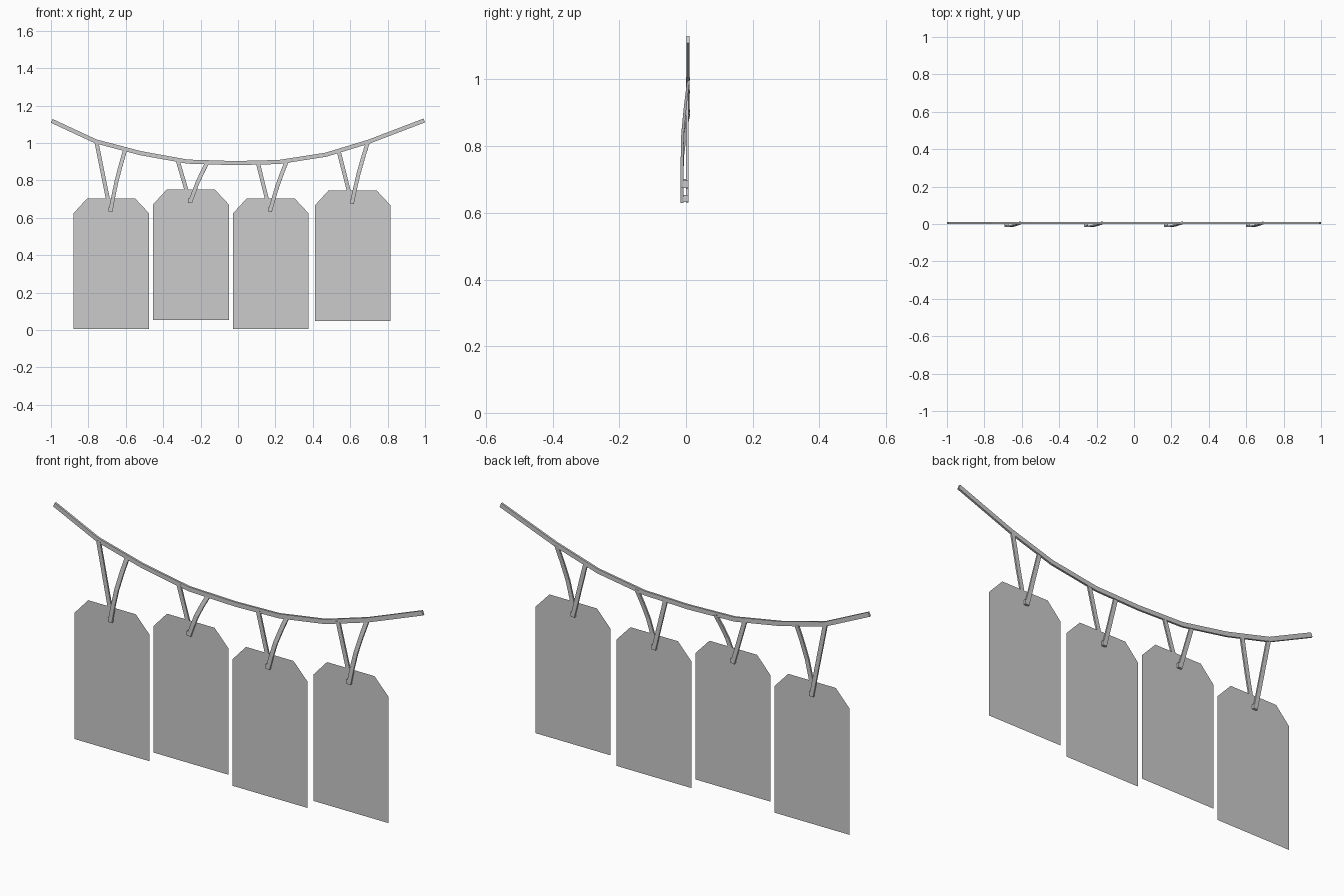
import bpy, bmesh
from mathutils import Vector

if "Cube" in bpy.data.objects:
    bpy.data.objects.remove(bpy.data.objects["Cube"])


def make_object(name, bm):
    bmesh.ops.recalc_face_normals(bm, faces=bm.faces)
    me = bpy.data.meshes.new(name)
    bm.to_mesh(me)
    bm.free()
    ob = bpy.data.objects.new(name, me)
    bpy.context.collection.objects.link(ob)
    return ob


def add_bar(bm, pts, side, width, thick):
    """Sweep a rectangular section along a path."""
    pts = [Vector(p) for p in pts]
    rings = []
    for i, p in enumerate(pts):
        t = (pts[min(i + 1, len(pts) - 1)] - pts[max(i - 1, 0)]).normalized()
        s = (side - t * side.dot(t)).normalized()
        n = t.cross(s)
        rings.append([bm.verts.new(p + s * a * width / 2 + n * b * thick / 2)
                      for a, b in ((-1, -1), (1, -1), (1, 1), (-1, 1))])
    for r, q in zip(rings, rings[1:]):
        for k in range(4):
            j = (k + 1) % 4
            bm.faces.new((r[k], r[j], q[j], q[k]))
    bm.faces.new(rings[0])
    bm.faces.new(rings[-1])


X, Z = Vector((1, 0, 0)), Vector((0, 0, 1))

# Sagging main cord
cord = [(-0.996, 1.118), (-0.76, 1.008), (-0.52, 0.945), (-0.27, 0.9), (-0.02, 0.892),
        (0.22, 0.898), (0.47, 0.937), (0.7, 1.007), (0.996, 1.12)]
bm = bmesh.new()
add_bar(bm, [(x, 0.006, z) for x, z in cord], Z, 0.022, 0.01)
make_object("main_cord", bm)

# Tags: left edge, base z, then tie points (rear strand top, front strand top)
tags = [(-0.88, 0.005, (-0.757, 1.005), (-0.603, 0.965)),
        (-0.454, 0.053, (-0.323, 0.908), (-0.165, 0.894)),
        (-0.027, 0.005, (0.106, 0.895), (0.262, 0.906)),
        (0.411, 0.048, (0.538, 0.958), (0.694, 1.003))]
W, H = 0.405, 0.698
outline = [(0, 0), (W, 0), (W, 0.618), (W - 0.075, H), (0.073, H), (0, 0.618)]

for i, (x0, z0, rear, front) in enumerate(tags, 1):
    # Flat clipped-corner tag
    bm = bmesh.new()
    bm.faces.new([bm.verts.new((x0 + x, -0.004, z0 + z)) for x, z in outline])
    make_object(f"tag_{i}", bm)

    # Tie: straight strand behind, bowed strand in front, joined under the eyelet
    bx, bz = x0 + 0.198, z0 + 0.628
    bm = bmesh.new()
    add_bar(bm, [(rear[0], 0.004, rear[1]), (bx, 0.004, bz)], X, 0.021, 0.008)
    path = []
    for f, y, bow in ((0, 0.008, 0), (0.25, -0.002, -0.004), (0.5, -0.01, -0.006),
                      (0.75, -0.012, -0.004), (1, -0.012, 0)):
        path.append((front[0] + (bx - front[0]) * f + bow, y,
                     front[1] + (bz - front[1]) * f))
    add_bar(bm, path, X, 0.021, 0.008)
    add_bar(bm, [(bx, 0.008, bz + 0.01), (bx, -0.016, bz + 0.01)], X, 0.021, 0.022)
    make_object(f"tie_{i}", bm)
